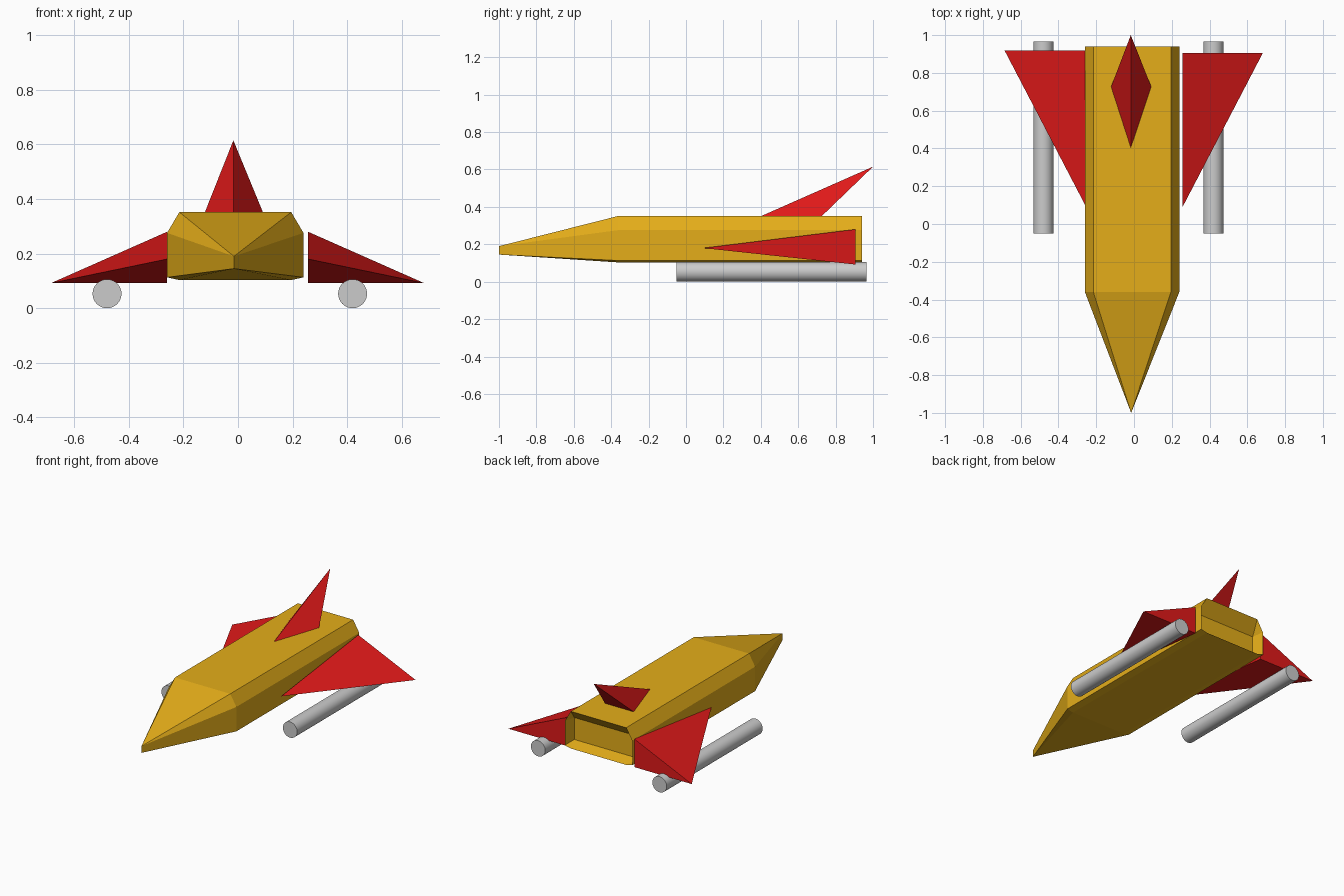
import bpy, bmesh, math

if "Cube" in bpy.data.objects:
    bpy.data.objects.remove(bpy.data.objects["Cube"])

def paint(name, rgb):
    m = bpy.data.materials.new(name)
    m.diffuse_color = (*rgb, 1)
    m.use_nodes = True
    m.node_tree.nodes["Principled BSDF"].inputs["Base Color"].default_value = m.diffuse_color
    return m

ORANGE = paint("orange", (0.78, 0.42, 0.01))
RED = paint("red", (0.75, 0.01, 0.01))

def finish(bm, name, mat):
    bmesh.ops.recalc_face_normals(bm, faces=bm.faces)
    me = bpy.data.meshes.new(name)
    bm.to_mesh(me)
    bm.free()
    me.materials.append(mat)
    ob = bpy.data.objects.new(name, me)
    bpy.context.collection.objects.link(ob)
    return ob

def bridge(bm, a, b):
    # joins two rings, allowing repeated vertices where a ring collapses
    n = len(a)
    for i in range(n):
        j = (i + 1) % n
        bm.faces.new(list(dict.fromkeys((a[i], a[j], b[j], b[i]))))

def tetrahedron(name, points):
    bm = bmesh.new()
    v = [bm.verts.new(p) for p in points]
    for f in ((0, 1, 2), (0, 1, 3), (0, 2, 3), (1, 2, 3)):
        bm.faces.new([v[i] for i in f])
    return finish(bm, name, RED)

# Fuselage: chamfered box, wedge nose, recessed tail panel
half = [(0.205, 0.352), (0.25, 0.276), (0.25, 0.113), (0.205, 0.103)]
section = half + [(-x, z) for x, z in reversed(half)]
CX = -0.01
bm = bmesh.new()
front = [bm.verts.new((CX + x, -0.36, z)) for x, z in section]
rear = [bm.verts.new((CX + x, 0.94, z)) for x, z in section]
tip_top = bm.verts.new((-0.015, -1, 0.19))
tip_low = bm.verts.new((-0.015, -1, 0.145))
tr, br, bl, tl = [bm.verts.new((CX + x, 0.86, z)) for x, z in
                  ((0.235, 0.272), (0.235, 0.125), (-0.235, 0.125), (-0.235, 0.272))]
bridge(bm, front, [tip_top] * 2 + [tip_low] * 4 + [tip_top] * 2)
bridge(bm, front, rear)
bridge(bm, rear, [tr, tr, br, br, bl, bl, tl, tl])
bm.faces.new((tr, br, bl, tl))
finish(bm, "fuselage", ORANGE)

# Tail fin
tetrahedron("tail_fin", [(-0.017, 0.40, 0.35), (-0.122, 0.725, 0.35),
                         (0.092, 0.725, 0.35), (-0.017, 1.0, 0.615)])

# Wings and under-wing engine tubes
for side, s, root_x, dy, tube_x in (("right", 1, 0.257, 0, 0.42),
                                    ("left", -1, -0.26, 0.013, -0.48)):
    tetrahedron(side + "_wing", [(root_x, 0.09 + dy, 0.18), (root_x, 0.905 + dy, 0.28),
                                 (root_x, 0.905 + dy, 0.092),
                                 (root_x + s * 0.425, 0.905 + dy, 0.092)])
    bpy.ops.mesh.primitive_cylinder_add(vertices=32, radius=0.053, depth=1.015,
                                        location=(tube_x, 0.458, 0.053),
                                        rotation=(math.pi / 2, 0, 0))
    bpy.context.object.name = side + "_engine_tube"
    bpy.ops.object.shade_smooth_by_angle()
